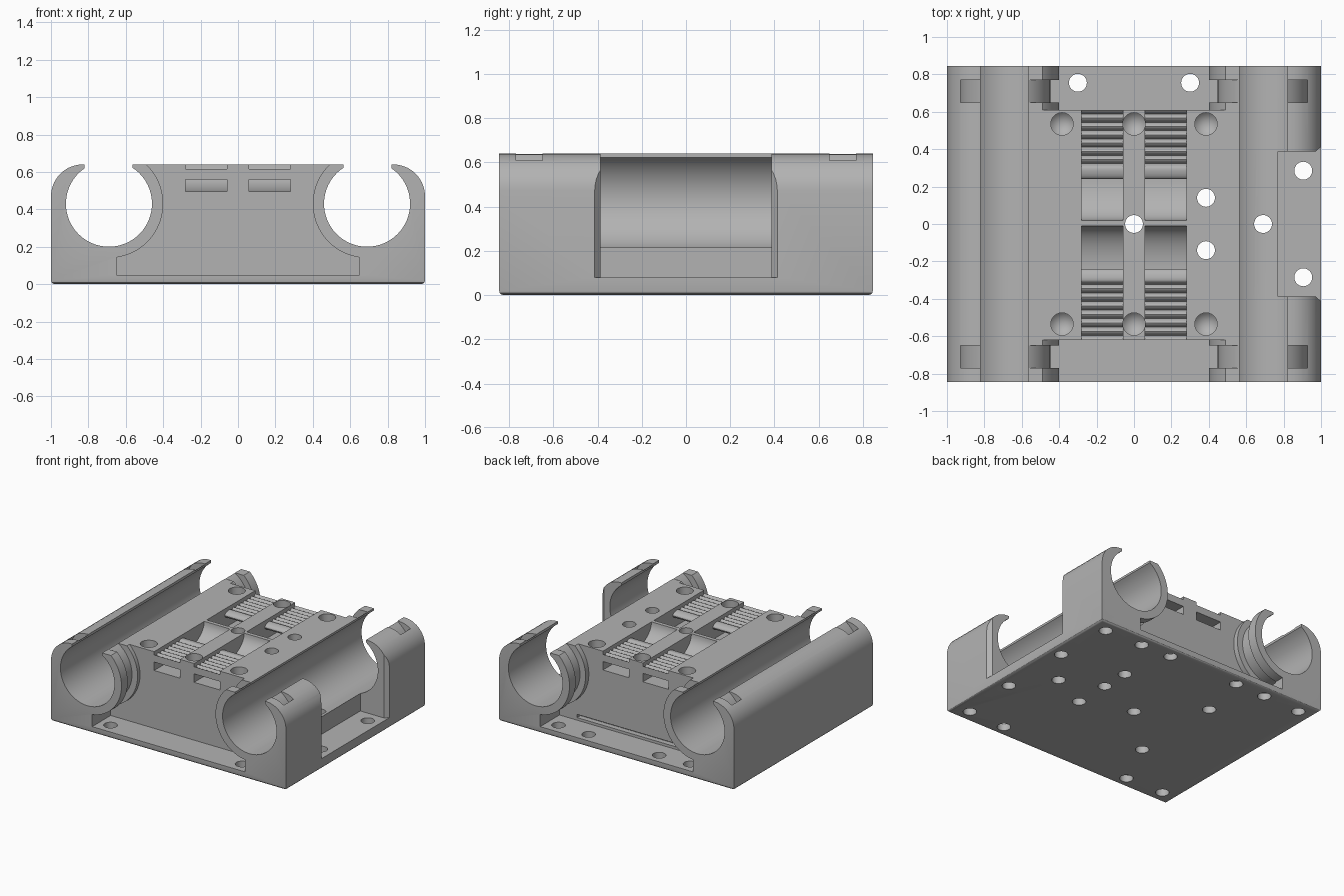
import bpy, bmesh
from math import sin, cos, pi, radians

cube = bpy.data.objects.get("Cube")
if cube:
    bpy.data.objects.remove(cube, do_unlink=True)

HALF_Y, TOP = 0.845, 0.64
BORE_X, BORE_Z, BORE_R = 0.69, 0.43, 0.23

grey = bpy.data.materials.new("plain_grey")
grey.use_nodes = True
colour = (0.45, 0.45, 0.45, 1)
grey.diffuse_color = colour
grey.node_tree.nodes["Principled BSDF"].inputs["Base Color"].default_value = colour


def arc(cx, cz, rx, rz, a0, a1, n):
    """Points along an elliptical arc, angles in degrees."""
    angles = [radians(a0 + (a1 - a0) * i / n) for i in range(n + 1)]
    return [(cx + rx * cos(a), cz + rz * sin(a)) for a in angles]


def mirrored(points):
    return [(-x, z) for x, z in reversed(points)]


def prism(name, points, axis, start, end):
    """Extrude a closed outline along x, y or z."""
    place = {"x": lambda p, t: (t, p[0], p[1]),
             "y": lambda p, t: (p[0], t, p[1]),
             "z": lambda p, t: (p[0], p[1], t)}[axis]
    bm = bmesh.new()
    a = [bm.verts.new(place(p, start)) for p in points]
    b = [bm.verts.new(place(p, end)) for p in points]
    bm.faces.new(a)
    bm.faces.new(b[::-1])
    for i in range(len(a)):
        j = (i + 1) % len(a)
        bm.faces.new((a[j], a[i], b[i], b[j]))
    bmesh.ops.recalc_face_normals(bm, faces=bm.faces)
    return finish(name, bm)


def finish(name, bm):
    mesh = bpy.data.meshes.new(name)
    bm.to_mesh(mesh)
    bm.free()
    ob = bpy.data.objects.new(name, mesh)
    bpy.context.collection.objects.link(ob)
    return ob


def box(name, x0, x1, y0, y1, z0, z1):
    return prism(name, [(x0, y0), (x1, y0), (x1, y1), (x0, y1)], "z", z0, z1)


def cut(cutter):
    """Subtract a cutter from the body and discard it."""
    mod = body.modifiers.new("cut", "BOOLEAN")
    mod.operation, mod.solver, mod.object = "DIFFERENCE", "EXACT", cutter
    bpy.context.view_layer.objects.active = body
    bpy.ops.object.modifier_apply(modifier=mod.name)
    bpy.data.objects.remove(cutter, do_unlink=True)


def hole(x, y, z0, z1, r=0.048):
    cut(prism("hole_cutter", arc(x, y, r, r, 0, 345, 23), "z", z0, z1))


# Body outline: side wall, rounded shoulder and open-topped rod bore
right = [(1, 0)] + arc(0.83, 0.47, 0.17, 0.17, 0, 90, 10)
right += [(0.82, TOP)] + arc(BORE_X, BORE_Z, BORE_R, BORE_R, 55.6, -237, 56) + [(0.565, TOP)]
body = prism("bearing_carriage", right + mirrored(right), "y", -HALF_Y, HALF_Y)

# Rounded bottom rim
bm = bmesh.new()
bm.from_mesh(body.data)
rim = [e for e in bm.edges if all(v.co.z < 0.001 for v in e.verts)]
bmesh.ops.bevel(bm, geom=rim, offset=0.02, segments=3, profile=0.5, affect="EDGES")
bm.to_mesh(body.data)
bm.free()
body.data.materials.append(grey)

# End pockets that leave a thin floor and free-standing bore collars
side = [(0.65, 0.05)] + arc(BORE_X, BORE_Z, 0.29, 0.29, 262, 127, 30)
pocket = side + mirrored(side)
cut(prism("front_pocket", pocket, "y", -1, -0.62))
cut(prism("back_pocket", pocket, "y", 0.61, 1))
cut(box("back_slit", -0.5, 0.5, 0.57, 0.65, 0.07, 0.095))

# Strap channels running round each bore
for sx in (-1, 1):
    ring = arc(BORE_X, BORE_Z, 0.298, 0.298, 100, 440, 48)
    ring += arc(BORE_X, BORE_Z, 0.243, 0.243, 440, 100, 48)
    if sx < 0:
        ring = mirrored(ring)
    for y in (-0.71, 0.71):
        cut(prism("strap_channel", ring, "y", y - 0.06, y + 0.06))

# Opening in the +x wall with flared outer edges
opening = [(0.77, -0.387), (0.97, -0.387), (1.01, -0.422),
           (1.01, 0.422), (0.97, 0.387), (0.77, 0.387)]
cut(prism("side_opening", opening, "z", 0.08, 0.8))


# Toothed belt clamps: entry slot, rounded tongue, teeth and curved ramp
def belt_outline(inner, outer):
    pts = [(0.7, 0.495), (0.7, 0.56)] + arc(0.30, 0.5875, 0.06, 0.0275, 270, 90, 12)
    teeth, steps = 7, 6
    pitch = (outer - 0.30) / teeth
    for i in range(1, teeth * steps + 1):
        wave = abs(cos(pi * i / steps))
        pts.append((0.30 + pitch * i / steps, 0.588 + 0.027 * wave))
    pts += [(0.7, 0.615), (0.7, 0.7), (inner, 0.7)]
    return pts + arc(0.24, TOP, 0.24 - inner, TOP - 0.495, 180, 270, 12)


for x0 in (-0.28, 0.06):
    cut(prism("back_belt", belt_outline(0.02, 0.61), "x", x0, x0 + 0.22))
    cut(prism("front_belt", mirrored(belt_outline(0.01, 0.62)), "x", x0, x0 + 0.22))

# Through holes
for x, y in ((0, 0), (0.385, 0.14), (0.385, -0.14), (0.69, 0),
             (0.905, 0.285), (0.905, -0.285), (0.3, 0.755), (-0.3, 0.755)):
    hole(x, y, -0.1, 0.8)

# Blind screw holes in the underside
for sx in (-1, 1):
    for sy in (-1, 1):
        hole(sx * 0.56, sy * 0.75, -0.1, 0.12)
        hole(sx * 0.88, sy * 0.74, -0.1, 0.12)
    hole(sx * 0.385, 0.36, -0.1, 0.25)
hole(-0.385, -0.37, -0.1, 0.25)

# Blind top holes with conical bottoms
for x in (-0.385, 0, 0.385):
    for y in (-0.535, 0.535):
        bm = bmesh.new()
        outline = arc(x, y, 0.06, 0.06, 0, 345, 23)
        low = [bm.verts.new((px, py, 0.46)) for px, py in outline]
        high = [bm.verts.new((px, py, 0.7)) for px, py in outline]
        tip = bm.verts.new((x, y, 0.40))
        bm.faces.new(high)
        for i in range(len(low)):
            j = (i + 1) % len(low)
            bm.faces.new((low[i], low[j], high[j], high[i]))
            bm.faces.new((tip, low[j], low[i]))
        bmesh.ops.recalc_face_normals(bm, faces=bm.faces)
        cut(finish("top_hole_cutter", bm))

# Smooth the curved surfaces, keep real edges sharp
bpy.ops.object.select_all(action="DESELECT")
body.select_set(True)
bpy.context.view_layer.objects.active = body
bpy.ops.object.shade_smooth_by_angle(angle=radians(30))
